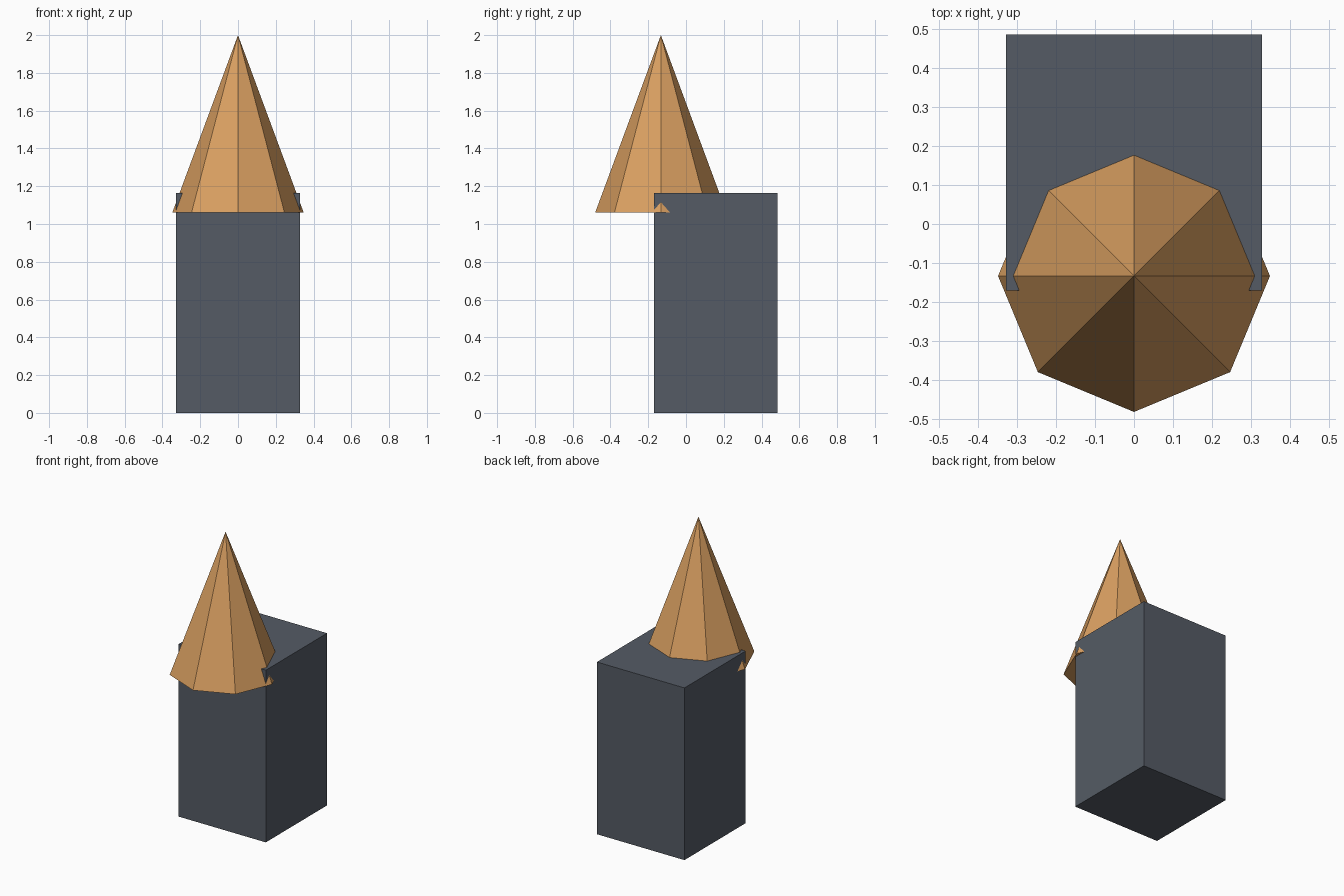
import bpy

if "Cube" in bpy.data.objects:
    bpy.data.objects.remove(bpy.data.objects["Cube"])


def material(name, color):
    mat = bpy.data.materials.new(name)
    mat.diffuse_color = (*color, 1.0)
    mat.use_nodes = True
    mat.node_tree.nodes["Principled BSDF"].inputs["Base Color"].default_value = mat.diffuse_color
    return mat


slate = material("slate grey", (0.09, 0.105, 0.13))
orange = material("warm orange", (0.70, 0.35, 0.12))

# Square tower block
bpy.ops.mesh.primitive_cube_add(size=1, location=(0, 0.157, 0.5825))
block = bpy.context.object
block.name = "tower_block"
block.scale = (0.655, 0.655, 1.165)
bpy.ops.object.transform_apply(location=False, rotation=False, scale=True)
block.data.materials.append(slate)

# Eight-sided spire overhanging the front of the block
bpy.ops.mesh.primitive_cone_add(vertices=8, radius1=0.348, radius2=0, depth=0.94,
                                end_fill_type='NGON', location=(0, -0.133, 1.53))
spire = bpy.context.object
spire.name = "spire"
spire.data.materials.append(orange)
